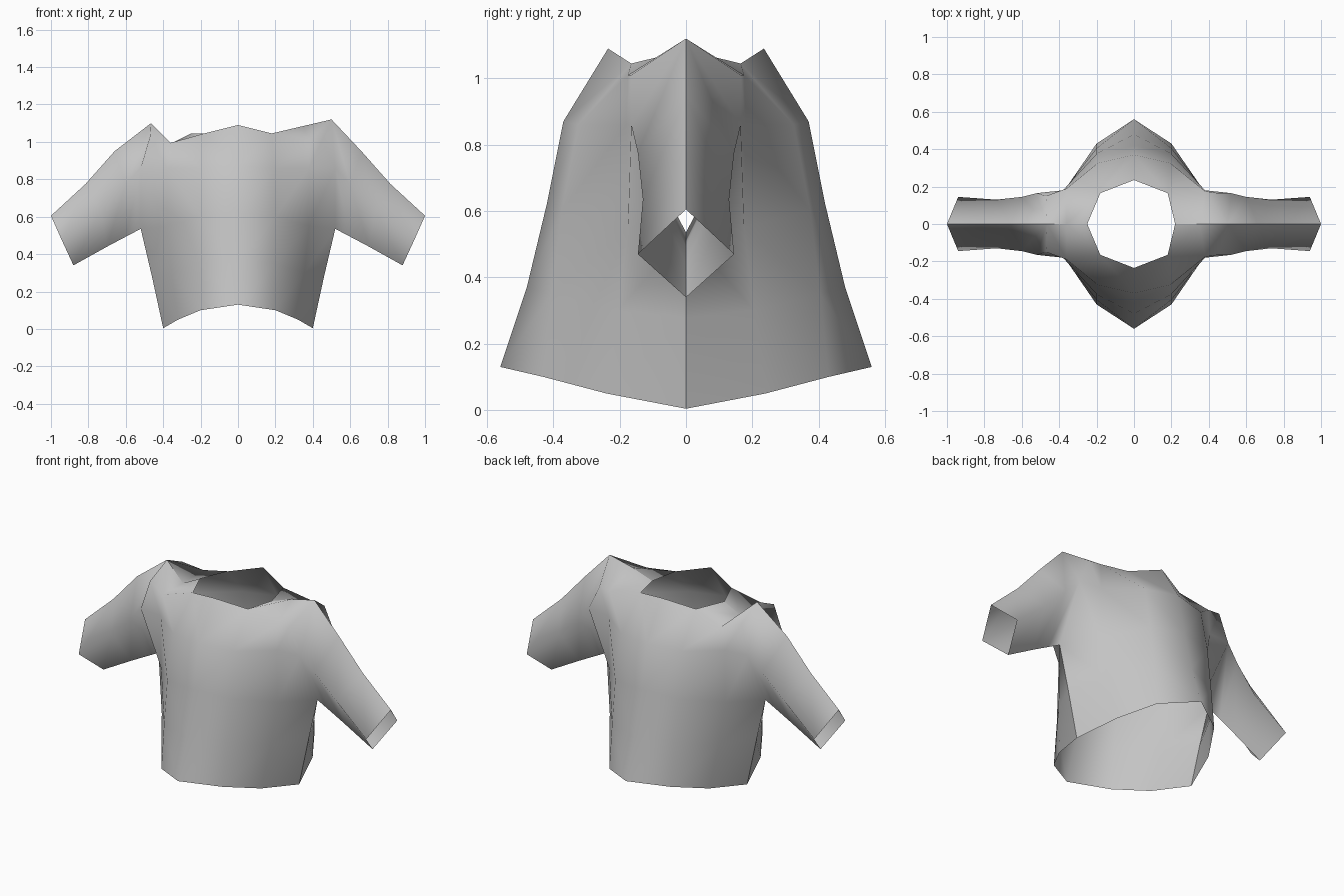
import bpy, bmesh
from mathutils import Vector

if "Cube" in bpy.data.objects:
    bpy.data.objects.remove(bpy.data.objects["Cube"])

cloth = bpy.data.materials.new("grey_cloth")
cloth.diffuse_color = (0.55, 0.55, 0.55, 1)
cloth.use_nodes = True
cloth.node_tree.nodes["Principled BSDF"].inputs["Base Color"].default_value = cloth.diffuse_color

# torso columns from centre to side, each listed hem upwards, for the front right quarter
CENTRE = [(0, -.56, .13), (0, -.48, .37), (0, -.42, .62), (0, -.37, .87), (0, -.235, 1.09)]
MIDDLE = [(.2, -.43, .10), (.2, -.405, .35), (.2, -.375, .60), (.195, -.325, .86), (.18, -.165, 1.045)]
OUTER = [(.32, -.24, .05), (.355, -.205, .30), (.38, -.175, .55), (.38, -.18, .86)]
SIDE = [(.4, 0, .004), (.46, 0, .28), (.52, 0, .535)]
ARM_FRONT = (.52, -.165, .86)
# sleeve rings: top, front, underside
SLEEVE = [
    [(.66, 0, .95), (.6, -.145, .775), (.60, 0, .493)],
    [(.815, 0, .775), (.735, -.13, .635), (.70, 0, .44)],
    [(1, 0, .605), (.94, -.145, .47), (.88, 0, .34)],
]
# shoulder points: outer seam, shoulder front, neck side, saddle, peak
SHOULDER_R = [(.38, -.175, 1.01), (.45, -.165, 1.01), (.22, 0, 1.04), (.35, 0, 1.085), (.5, 0, 1.12)]
SHOULDER_L = [(.36, -.19, .995), (.47, -.15, 1.03), (.25, 0, 1.045), (.36, 0, .99), (.465, 0, 1.1)]


def quarter(bm, sx, shoulder):
    """One side of the front panel; the shoulder line differs left to right."""
    def v(p):
        return bm.verts.new((p[0] * sx, p[1], p[2]))

    def strip(a, b):
        for i in range(len(a) - 1):
            bm.faces.new((a[i], b[i], b[i + 1], a[i + 1]))

    a, b, c, d = ([v(p) for p in col] for col in (CENTRE, MIDDLE, OUTER, SIDE))
    e = v(ARM_FRONT)
    seam, front, n, m, p = [v(q) for q in shoulder]
    c.append(seam)
    # torso
    strip(a, b)
    strip(b, c)
    strip(c[:3], d)
    # armhole and shoulder
    for f in ((c[2], d[2], e), (c[2], e, c[3]), (c[3], e, front, seam), (front, e, p),
              (b[4], seam, m, n), (seam, front, p), (seam, p, m)):
        bm.faces.new(f)
    # sleeve
    ring = [p, e, d[2]]
    for pts in SLEEVE:
        nxt = [v(q) for q in pts]
        strip(ring, nxt)
        ring = nxt


def panel(name, sy):
    """Front (sy=1) or back (sy=-1) half, with an open seam along y = 0."""
    bm = bmesh.new()
    quarter(bm, 1, SHOULDER_R)
    quarter(bm, -1, SHOULDER_L)
    bmesh.ops.remove_doubles(bm, verts=bm.verts, dist=.0005)
    for vert in bm.verts:
        vert.co.y *= sy
    bmesh.ops.recalc_face_normals(bm, faces=bm.faces)
    bm.normal_update()
    total = sum((f.normal * f.calc_area() for f in bm.faces), Vector())
    if total.y * sy > 0:
        bmesh.ops.reverse_faces(bm, faces=bm.faces)
    for f in bm.faces:
        f.smooth = True
    mesh = bpy.data.meshes.new(name)
    bm.to_mesh(mesh)
    bm.free()
    mesh.materials.append(cloth)
    bpy.context.collection.objects.link(bpy.data.objects.new(name, mesh))


panel("shirt_front", 1)
panel("shirt_back", -1)
